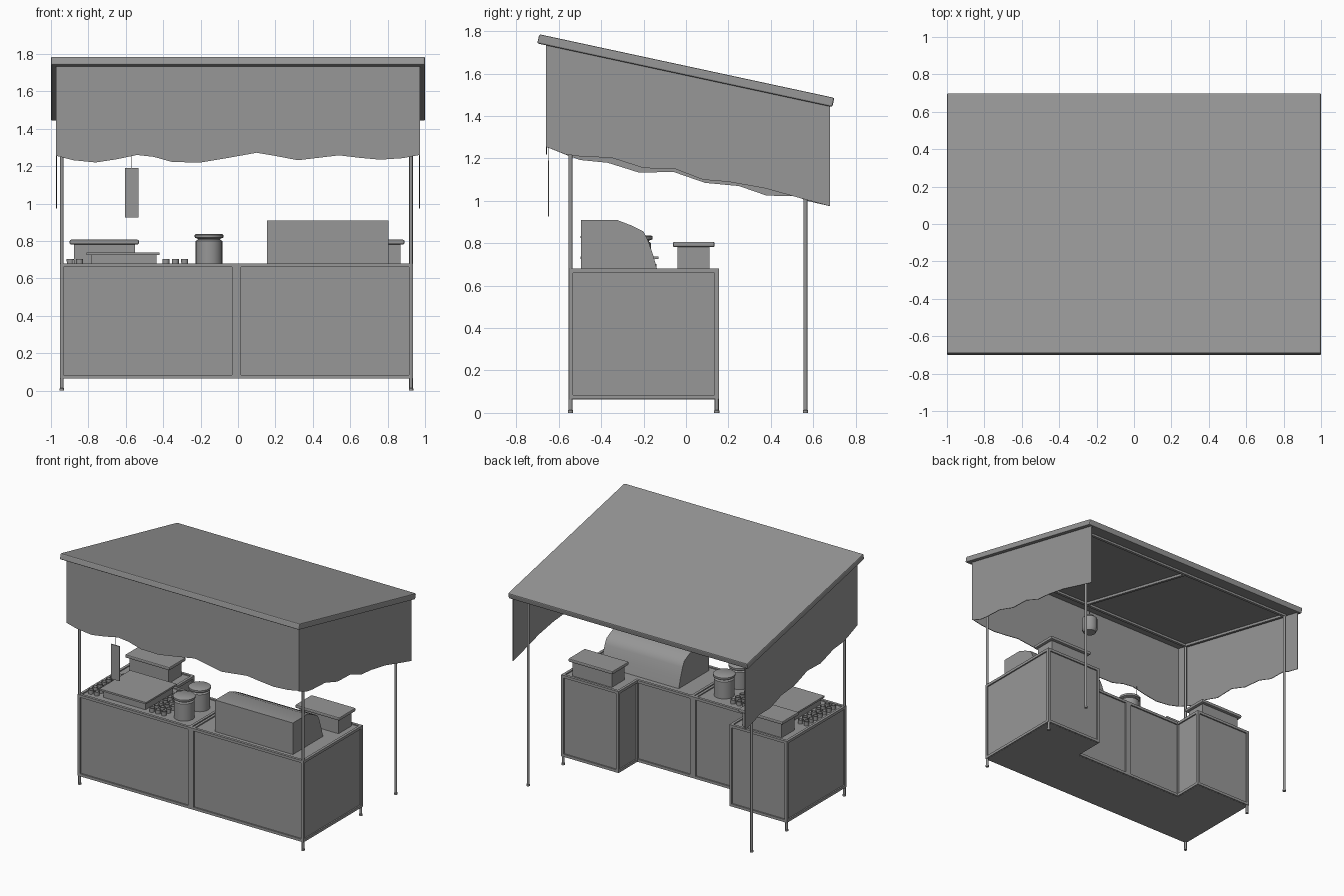
import bpy, bmesh, math
from mathutils import Vector

if "Cube" in bpy.data.objects:
    bpy.data.objects.remove(bpy.data.objects["Cube"])

GREY = bpy.data.materials.new("dark_grey")
GREY.diffuse_color = (0.31, 0.31, 0.31, 1)
GREY.use_nodes = True
GREY.node_tree.nodes["Principled BSDF"].inputs["Base Color"].default_value = GREY.diffuse_color


def finish(bm, name):
    bmesh.ops.recalc_face_normals(bm, faces=bm.faces)
    me = bpy.data.meshes.new(name)
    bm.to_mesh(me)
    bm.free()
    me.materials.append(GREY)
    ob = bpy.data.objects.new(name, me)
    bpy.context.collection.objects.link(ob)
    return ob


def prism(name, pts, direction):
    """Extrude a flat outline of 3D points along a vector."""
    bm = bmesh.new()
    f = bm.faces.new([bm.verts.new(p) for p in pts])
    r = bmesh.ops.extrude_face_region(bm, geom=[f])
    vs = [e for e in r["geom"] if isinstance(e, bmesh.types.BMVert)]
    bmesh.ops.translate(bm, verts=vs, vec=direction)
    return finish(bm, name)


def bevel(ob, width):
    m = ob.modifiers.new("bevel", "BEVEL")
    m.width, m.segments = width, 2


def box(name, x0, x1, y0, y1, z0, z1):
    return prism(name, [(x0, y0, z0), (x1, y0, z0), (x1, y1, z0), (x0, y1, z0)], (0, 0, z1 - z0))


def bar(name, a, b, w=0.02):
    """Square bar between two points."""
    a, b = Vector(a), Vector(b)
    d = (b - a).normalized()
    u = d.cross(Vector((1, 0, 0) if abs(d.x) < 0.5 else (0, 0, 1))).normalized()
    v = d.cross(u)
    h = w / 2
    c = [a - d * h + u * i * h + v * j * h for i, j in ((-1, -1), (1, -1), (1, 1), (-1, 1))]
    return prism(name, c, (b - a) + d * w)


def lathe(name, x, y, profile, sides=24):
    """Turned part from (radius, z) pairs, capped at both ends."""
    bm = bmesh.new()
    rings = [[bm.verts.new((x + r * math.cos(2 * math.pi * i / sides),
                            y + r * math.sin(2 * math.pi * i / sides), z))
              for i in range(sides)] for r, z in profile]
    for a, b in zip(rings, rings[1:]):
        for i in range(sides):
            j = (i + 1) % sides
            bm.faces.new((a[i], a[j], b[j], b[i]))
    bm.faces.new(rings[0])
    bm.faces.new(rings[-1])
    ob = finish(bm, name)
    ob.data.shade_smooth()
    ob.data.set_sharp_from_angle(angle=math.radians(35))
    return ob


def under(y):
    """Height of the roof underside."""
    return 1.742 - 0.215 * (y + 0.7)


L, R, TOP = -0.942, 0.925, 0.672

# U-shaped counter body
path = [(L, -0.543), (R, -0.543), (R, 0.145), (0.465, 0.145), (0.465, -0.08),
        (-0.48, -0.08), (-0.48, 0.145), (L, 0.145)]
prism("counter_body", [(x, y, 0.064) for x, y in path], (0, 0, TOP - 0.064))

# counter frame: rails and uprights along the outline
for i, (p, q) in enumerate(zip(path, path[1:] + path[:1])):
    for z in (0.075, 0.67):
        bar(f"counter_rail_{i}_{z}", (*p, z), (*q, z))
    bar(f"counter_upright_{i}", (*p, 0.075), (*p, 0.67))
for y in (-0.543, -0.08):
    box("middle_upright", -.032, .016, y - .01, y + .01, .065, .68)
for x in (-0.022, 0.006):
    bar("top_divider", (x, -0.543, 0.67), (x, -0.08, 0.67))

# legs, feet and roof posts
for x in (L, R):
    for y, top in ((-0.545, under(-0.545)), (0.145, 0.66), (0.563, under(0.563))):
        lathe("post", x, y, [(0.012, 0), (0.012, 0.012), (0.0095, 0.014), (0.0095, top)], 16)

# roof beams
for y in (-0.545, 0.563):
    bar("roof_cross_beam", (L, y, under(y) - 0.008), (R, y, under(y) - 0.008))
for x in (L, -0.01, R):
    bar("roof_slope_beam", (x, -0.545, under(-0.545) - 0.008), (x, 0.563, under(0.563) - 0.008))

# sloping roof slab
roof = prism("roof", [(-1, -0.702, 1.743), (-1, 0.69, 1.443), (-1, 0.7, 1.486), (-1, -0.692, 1.786)], (2, 0, 0))
bevel(roof, .007)

# cloth valances with wavy lower edges
front = [(-.97, 1.255), (-.88, 1.232), (-.76, 1.22), (-.65, 1.237), (-.54, 1.26), (-.45, 1.25),
         (-.35, 1.222), (-.2, 1.22), (-.05, 1.245), (.1, 1.272), (.2, 1.255), (.32, 1.232),
         (.43, 1.245), (.54, 1.258), (.65, 1.245), (.76, 1.235), (.88, 1.243), (.97, 1.26)]
prism("front_valance", [(x, -0.66, z) for x, z in front] + [(.97, -.66, 1.74), (-.97, -.66, 1.74)], (0, 0.005, 0))
right = [(-.66, 1.255), (-.57, 1.22), (-.5, 1.21), (-.35, 1.203), (-.2, 1.155), (-.05, 1.15),
         (.08, 1.1), (.2, 1.09), (.37, 1.06), (.55, 1.01), (.68, .975)]
left = [(-.66, 1.255), (-.56, 1.215), (-.5, 1.193), (-.37, 1.18), (-.22, 1.133), (-.06, 1.137),
        (.09, 1.085), (.25, 1.07), (.38, 1.025), (.52, 1.022), (.57, 1.0), (.68, .975)]
for name, x, edge in (("right_valance", .967, right), ("left_valance", -.972, left)):
    prism(name, [(x, y, z) for y, z in edge] + [(x, .68, 1.452), (x, -.66, 1.74)], (0.005, 0, 0))

# hanging board and its cord
box("hanging_board", -.605, -.533, -.652, -.646, .927, 1.19)
box("board_cord", -.572, -.57, -.65, -.648, 1.19, 1.27)

# lantern under the middle beam
lathe("lantern", -.01, -.51, [(.045, 1.45), (.057, 1.475), (.057, 1.56), (.03, 1.585)], 12)
lathe("lantern_cord", -.01, -.51, [(.004, 1.58), (.004, 1.69)], 8)

# lidded bins on the two wings
for x in (-.715, .705):
    box("bin_body", x - .163, x + .163, -.04, .112, TOP, .785)
    bevel(box("bin_lid", x - .185, x + .185, -.062, .135, .782, .807), .007)

# serving tray
box("tray_body", -.787, -.437, -.48, -.15, TOP, .727)
box("tray_top", -.81, -.42, -.498, -.13, .725, .738)

# rows of small cups either side of the tray
for x in (-.897, -.847, -.385, -.335, -.285):
    for i in range(7):
        lathe("cup", x, -.475 + i * .053, [(.018, TOP), (.019, .703), (.015, .703), (.013, .69)], 12)

# jars with lids
for y in (-.42, -.235):
    lathe("jar", -.155, y, [(.071, TOP), (.071, .8), (.06, .808), (.06, .812),
                            (.076, .818), (.077, .833), (.07, .837)], 28)

# display case with curved rear
case = [(-.495, TOP), (-.495, .91), (-.325, .91), (-.26, .885), (-.2, .855), (-.18, .815), (-.155, .745), (-.135, TOP)]
ob = prism("display_case", [(.155, y, z) for y, z in case], (.65, 0, 0))
ob.data.shade_smooth()
ob.data.set_sharp_from_angle(angle=math.radians(40))
